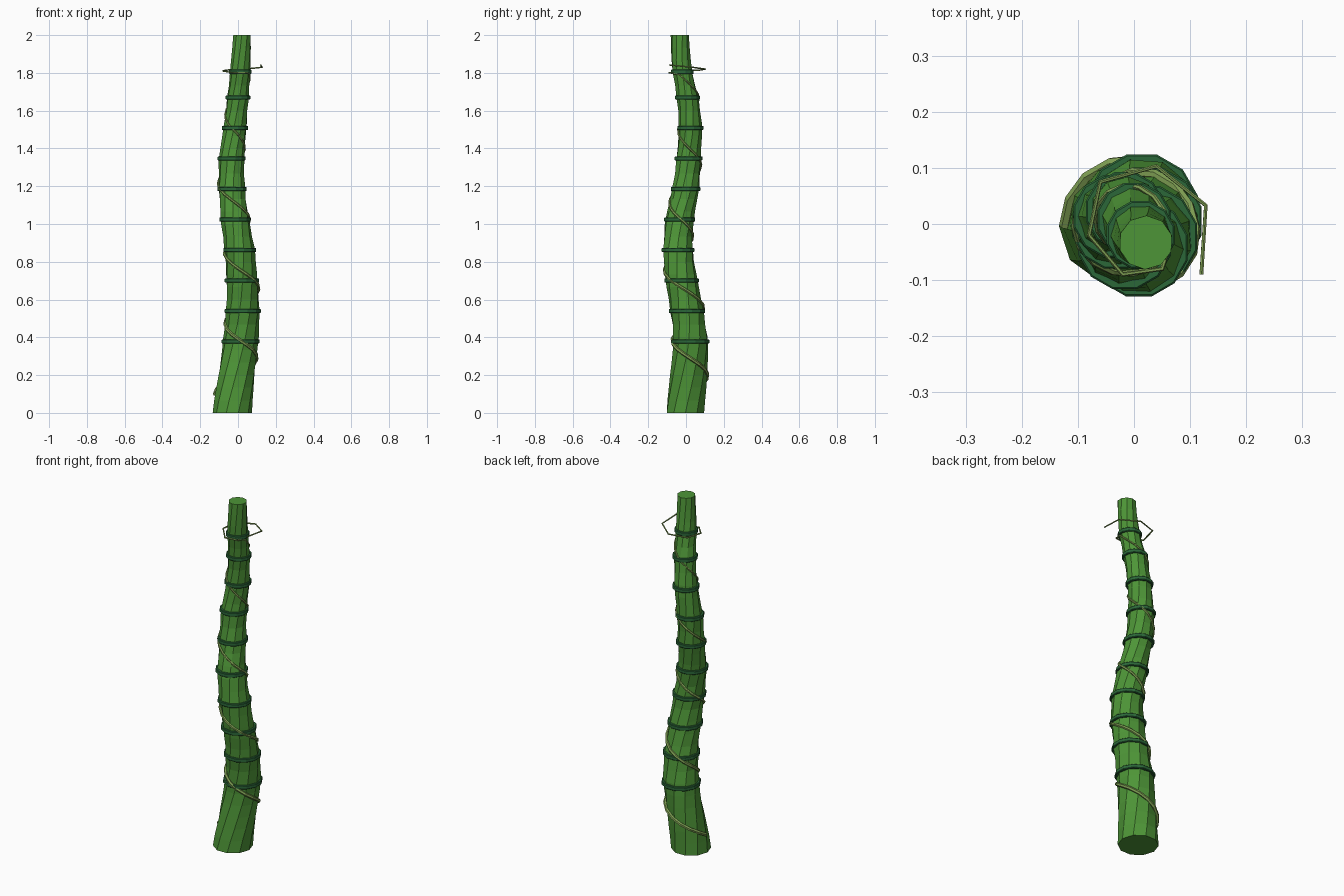
import bpy, bmesh, math
from mathutils import Vector

cube = bpy.data.objects.get("Cube")
if cube:
    bpy.data.objects.remove(cube, do_unlink=True)


def material(name, rgb):
    m = bpy.data.materials.new(name)
    m.use_nodes = True
    m.diffuse_color = (*rgb, 1)
    m.node_tree.nodes["Principled BSDF"].inputs["Base Color"].default_value = (*rgb, 1)
    return m


STALK = material("stalk green", (0.075, 0.3, 0.038))
BAND = material("dark band green", (0.024, 0.135, 0.04))
VINE = material("light olive vine", (0.22, 0.36, 0.09))

# Centre line of the swaying stalk: (z, x, y)
SPINE = [(0, -.03, -.003), (.2, -.008, .014), (.38, .014, .024), (.54, .025, .005),
         (.7, .021, -.023), (.86, .009, -.042), (1.02, -.016, -.034),
         (1.19, -.032, -.001), (1.35, -.034, .014), (1.51, -.016, .023),
         (1.67, 0, .008), (1.81, .012, -.02), (2, .021, -.033)]
FIRST_BAND, SPACING, LAST_BAND = 0.378, 0.1615, 1.806


def centre(z):
    z = min(max(z, 0), 2)
    i = max(k for k in range(len(SPINE) - 1) if SPINE[k][0] <= z)
    a, b = Vector(SPINE[i]), Vector(SPINE[i + 1])
    p = Vector(SPINE[max(i - 1, 0)])
    n = Vector(SPINE[min(i + 2, len(SPINE) - 1)])
    t = (z - a[0]) / (b[0] - a[0])
    c = 0.5 * (2 * a + (b - p) * t + (2 * p - 5 * a + 4 * b - n) * t ** 2
               + (3 * a - p - 3 * b + n) * t ** 3)
    return Vector((c[1], c[2], z))


def radius(z):
    """Straight taper with a slight swelling at every joint."""
    swell = 0.002 * math.cos(math.tau * (z - FIRST_BAND) / SPACING)
    return 0.104 - 0.028 * z + (swell if 0.25 < z < 1.87 else 0)


def around(z, r, angle):
    return centre(z) + Vector((r * math.cos(angle), r * math.sin(angle), 0))


def skin(name, loops, mat, closed=False):
    """Join successive loops of points into one flat-shaded surface."""
    bm = bmesh.new()
    rings = [[bm.verts.new(p) for p in loop] for loop in loops]
    pairs = list(zip(rings, rings[1:]))
    if closed:
        pairs.append((rings[-1], rings[0]))
    else:
        bm.faces.new(rings[0])
        bm.faces.new(rings[-1])
    for lo, hi in pairs:
        for k in range(len(lo)):
            j = (k + 1) % len(lo)
            bm.faces.new((lo[k], lo[j], hi[j], hi[k]))
    bmesh.ops.recalc_face_normals(bm, faces=bm.faces)
    mesh = bpy.data.meshes.new(name)
    bm.to_mesh(mesh)
    bm.free()
    mesh.materials.append(mat)
    bpy.context.collection.objects.link(bpy.data.objects.new(name, mesh))


# Twisting, tapering stalk
SIDES, ROWS, TWIST = 10, 30, 1.4
levels = [2 * i / ROWS for i in range(ROWS + 1)]
skin("stalk", [[around(z, radius(z), math.tau * k / SIDES + TWIST * z)
                for k in range(SIDES)] for z in levels], STALK)

# Flat-sided bands at the joints
profile = [(-.02, -.011), (.005, -.011), (.008, -.008),
           (.008, .008), (.005, .011), (-.02, .011)]
for i in range(10):
    z = min(FIRST_BAND + SPACING * i, LAST_BAND)
    loops = []
    for k in range(12):
        a = math.tau * (k + 0.5) / 12
        loops.append([around(z, radius(z) + dr, a) + Vector((0, 0, dz))
                      for dr, dz in profile])
    skin(f"band_{i + 1}", loops, BAND, closed=True)

# Vine climbing round the stalk, ending in a loose loop
PITCH, STEPS = 0.37, 14
path = []
z = 0.1
while z < 1.8:
    path.append(around(z, radius(z) + 0.002, -(z - 0.29) / PITCH * math.tau))
    z += PITCH / STEPS
path += [Vector(p) for p in ((.05, -.08, 1.8), (-.02, -.09, 1.8), (-.08, -.02, 1.81),
                             (-.06, .075, 1.815), (.04, .103, 1.82),
                             (.128, .033, 1.83), (.12, -.09, 1.842))]
vine = bpy.data.curves.new("vine", "CURVE")
vine.dimensions = "3D"
vine.bevel_depth = 0.0105
vine.bevel_resolution = 1
vine.use_fill_caps = True
spline = vine.splines.new("POLY")
spline.points.add(len(path) - 1)
for i, (point, p) in enumerate(zip(spline.points, path)):
    point.co = (*p, 1)
    point.radius = 1 - 0.64 * i / (len(path) - 1)
spline.use_smooth = False
vine.materials.append(VINE)
bpy.context.collection.objects.link(bpy.data.objects.new("vine", vine))
